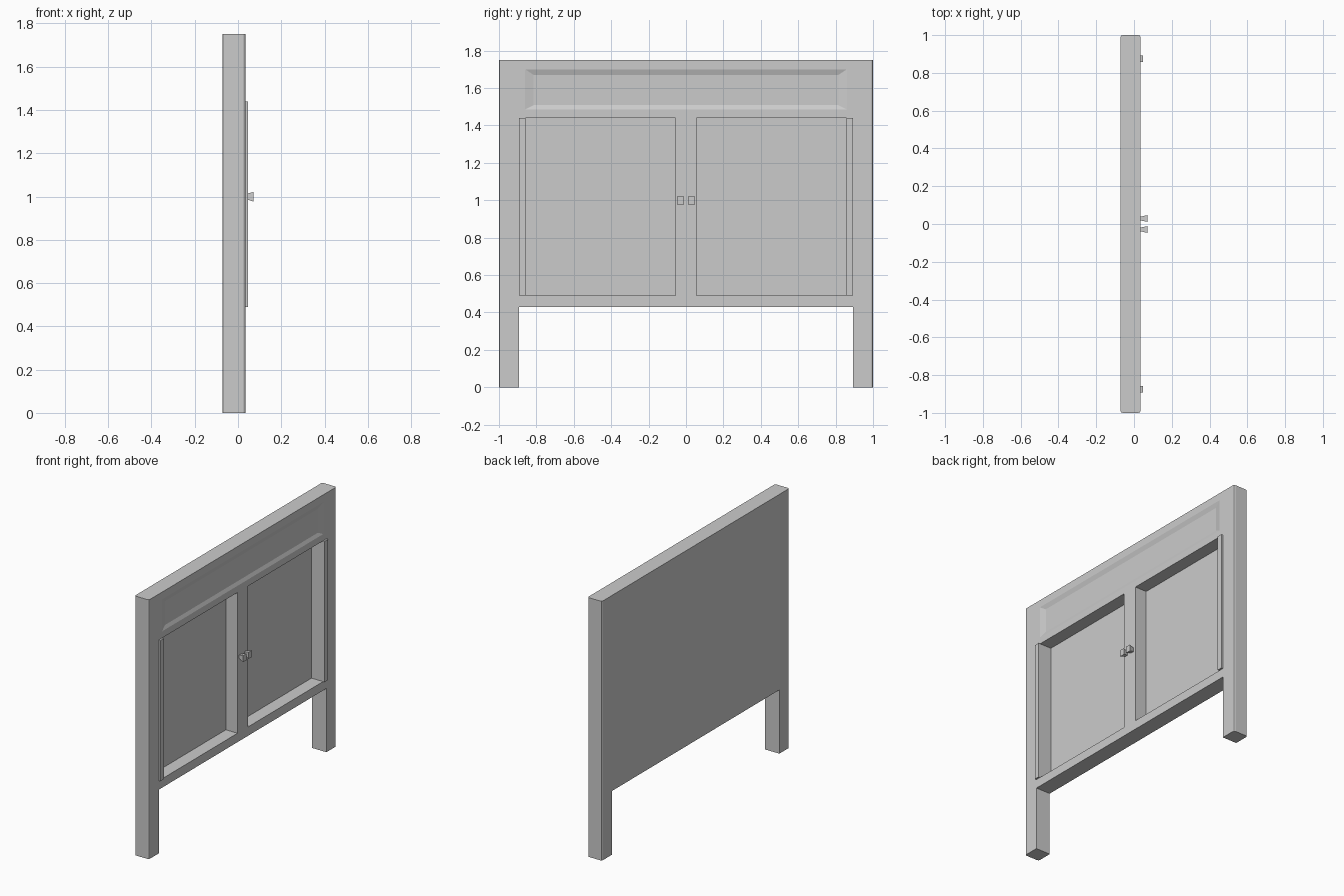
import bpy
import bmesh
from mathutils import Vector

old = bpy.data.objects.get("Cube")
if old:
    bpy.data.objects.remove(old, do_unlink=True)

BACK, FRONT = -0.072, 0.035      # body depth along x
FLOOR = -0.052                   # bottom of the door recesses
HEIGHT = 1.75

grey = bpy.data.materials.new("plain_grey")
grey.use_nodes = True
colour = (0.6, 0.6, 0.6, 1)
grey.diffuse_color = colour
grey.node_tree.nodes["Principled BSDF"].inputs["Base Color"].default_value = colour


def finish(name, bm):
    bmesh.ops.recalc_face_normals(bm, faces=bm.faces)
    mesh = bpy.data.meshes.new(name)
    bm.to_mesh(mesh)
    bm.free()
    mesh.materials.append(grey)
    obj = bpy.data.objects.new(name, mesh)
    bpy.context.collection.objects.link(obj)
    return obj


def tapered_box(name, x0, rect0, x1, rect1, bevel=0):
    """Box along x between two (y0, y1, z0, z1) rectangles."""
    bm = bmesh.new()
    rings = []
    for x, (y0, y1, z0, z1) in ((x0, rect0), (x1, rect1)):
        corners = ((y0, z0), (y1, z0), (y1, z1), (y0, z1))
        rings.append([bm.verts.new((x, y, z)) for y, z in corners])
    a, b = rings
    bm.faces.new(a)
    bm.faces.new(b)
    for i in range(4):
        j = (i + 1) % 4
        bm.faces.new((a[i], a[j], b[j], b[i]))
    if bevel:
        upright = [e for e in bm.edges
                   if abs((e.verts[0].co - e.verts[1].co).normalized().z) > 0.9]
        bmesh.ops.bevel(bm, geom=upright, offset=bevel, segments=2,
                        profile=0.5, affect='EDGES')
    return finish(name, bm)


def box(name, x0, x1, rect, bevel=0):
    return tapered_box(name, x0, rect, x1, rect, bevel)


# Body slab with softened upright corners
body = box("cabinet_body", BACK, FRONT, (-1, 1, 0, HEIGHT), 0.012)

# Cutters: space between the legs, two door recesses, shallow upper panel
cutters = [
    box("leg_gap_cutter", BACK - 0.1, FRONT + 0.1, (-0.893, 0.893, -0.1, 0.43)),
    box("right_recess_cutter", FLOOR, FRONT + 0.1, (-0.893, -0.055, 0.49, 1.44)),
    box("left_recess_cutter", FLOOR, FRONT + 0.1, (0.055, 0.893, 0.49, 1.44)),
    tapered_box("upper_panel_cutter",
                FRONT - 0.01, (-0.815, 0.815, 1.508, 1.67),
                FRONT + 0.01, (-0.905, 0.905, 1.462, 1.73)),
]
for cutter in cutters:
    cutter.hide_render = True
    mod = body.modifiers.new(cutter.name, 'BOOLEAN')
    mod.operation = 'DIFFERENCE'
    mod.solver = 'EXACT'
    mod.object = cutter

# Bake the cuts, then drop the cutters
bpy.context.view_layer.update()
graph = bpy.context.evaluated_depsgraph_get()
cut_mesh = bpy.data.meshes.new_from_object(body.evaluated_get(graph))
body.modifiers.clear()
body.data = cut_mesh
for cutter in cutters:
    bpy.data.objects.remove(cutter, do_unlink=True)

# Folded-back doors at the outer sides and flared square knobs on the post
for side, sign in (("right", -1), ("left", 1)):
    y0, y1 = sorted((sign * 0.858, sign * 0.893))
    box(side + "_folded_door", FLOOR, 0.047, (y0, y1, 0.49, 1.44))
    y = sign * 0.029
    tapered_box(side + "_knob",
                FRONT, (y - 0.010, y + 0.010, 0.988, 1.012),
                0.072, (y - 0.018, y + 0.018, 0.977, 1.021))
